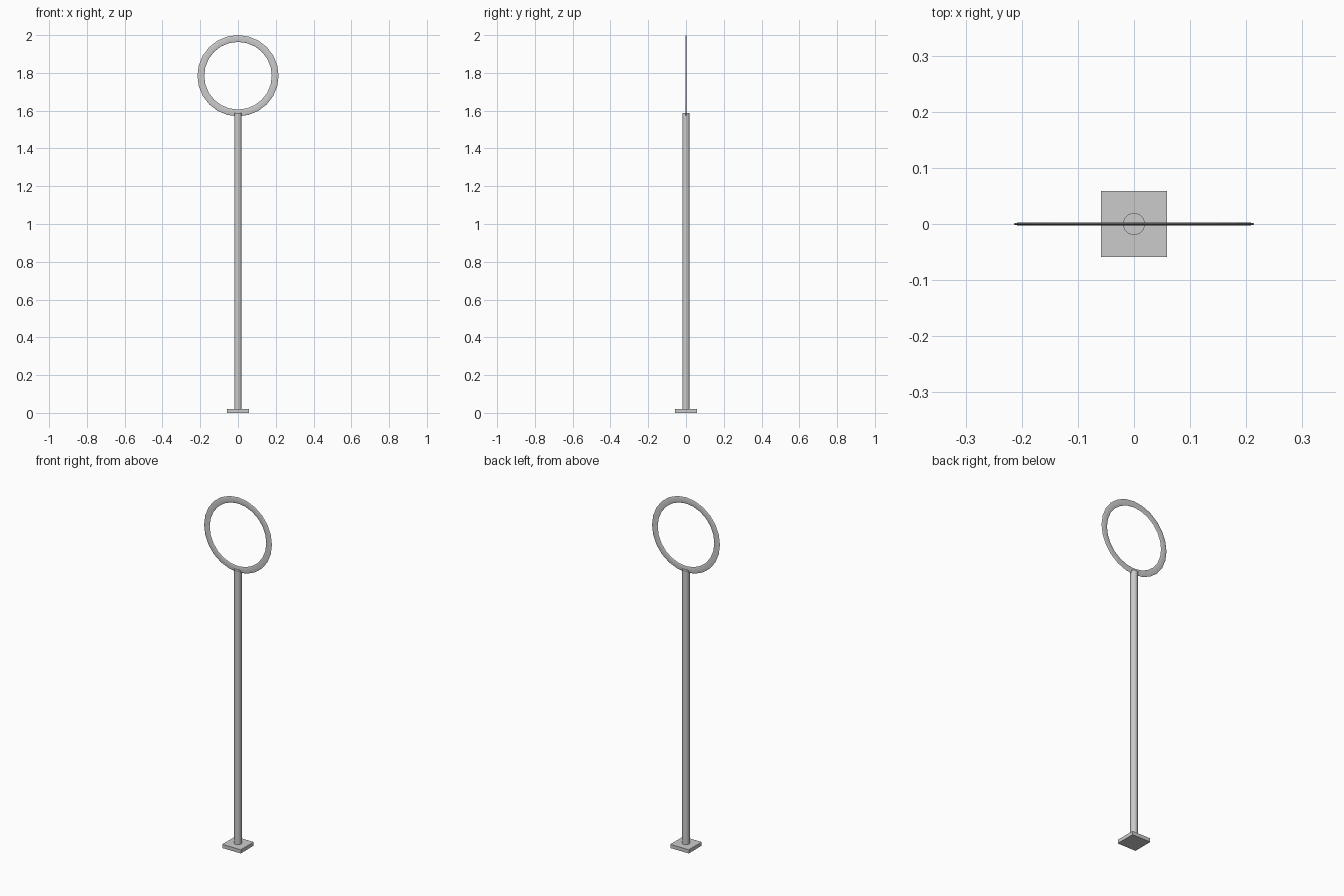
import bpy, math

if "Cube" in bpy.data.objects:
    bpy.data.objects.remove(bpy.data.objects["Cube"])

RING_R, TUBE_R, RING_Z = 0.197, 0.018, 1.785
POLE_R, POLE_TOP = 0.0195, 1.587
BASE, BASE_H = 0.117, 0.021

# square foot plate
bpy.ops.mesh.primitive_cube_add(size=1, location=(0, 0, BASE_H / 2))
base = bpy.context.object
base.name = "base_plate"
base.scale = (BASE, BASE, BASE_H)
bpy.ops.object.transform_apply(location=False, rotation=False, scale=True)

# round post
height = POLE_TOP - BASE_H
bpy.ops.mesh.primitive_cylinder_add(vertices=32, radius=POLE_R, depth=height,
                                    location=(0, 0, BASE_H + height / 2))
bpy.context.object.name = "post"
bpy.ops.object.shade_smooth_by_angle(angle=math.radians(30))

# hoop: upright torus flattened front to back
bpy.ops.mesh.primitive_torus_add(major_radius=RING_R, minor_radius=TUBE_R,
                                 major_segments=24, minor_segments=12,
                                 location=(0, 0, RING_Z),
                                 rotation=(math.pi / 2, 0, 0))
ring = bpy.context.object
ring.name = "hoop"
ring.scale = (1, 1, 0.17)
bpy.ops.object.transform_apply(location=False, rotation=True, scale=True)
